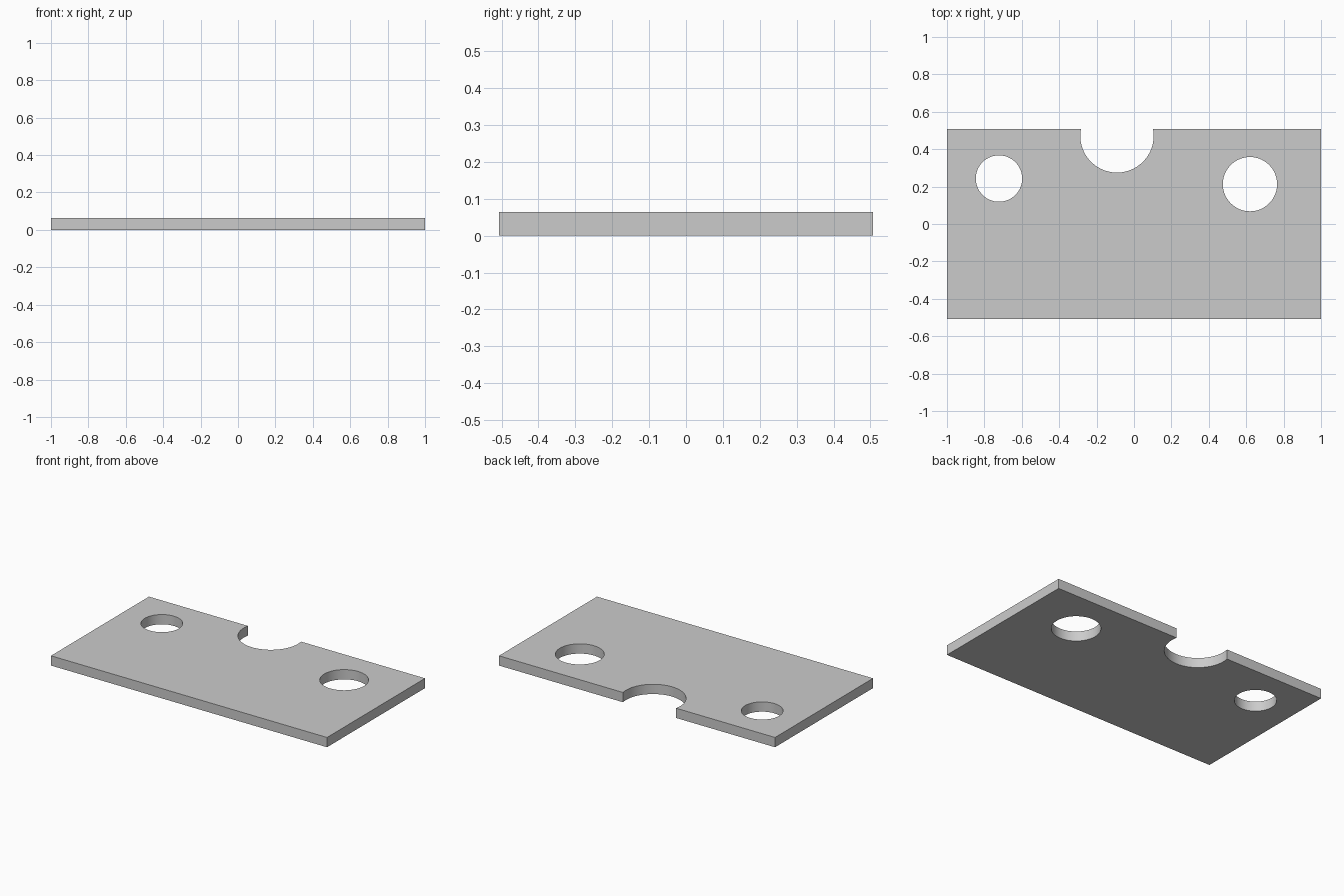
import bpy
import math

if "Cube" in bpy.data.objects:
    bpy.data.objects.remove(bpy.data.objects["Cube"])

LENGTH, WIDTH, THICKNESS = 2.0, 1.014, 0.064

# Flat rectangular plate
bpy.ops.mesh.primitive_cube_add(size=1, location=(0, 0, THICKNESS / 2))
plate = bpy.context.object
plate.name = "plate"
plate.scale = (LENGTH, WIDTH, THICKNESS)
bpy.ops.object.transform_apply(location=True, rotation=False, scale=True)


def drill(name, x, y, radius):
    """Cut a round through hole in the plate, then remove the cutter."""
    bpy.ops.mesh.primitive_cylinder_add(vertices=96, radius=radius, depth=THICKNESS * 4,
                                        location=(x, y, THICKNESS / 2))
    cutter = bpy.context.object
    cutter.name = name + "_cutter"
    cutter.hide_render = True
    mod = plate.modifiers.new(name, 'BOOLEAN')
    mod.operation = 'DIFFERENCE'
    mod.solver = 'EXACT'
    mod.object = cutter
    bpy.ops.object.select_all(action='DESELECT')
    plate.select_set(True)
    bpy.context.view_layer.objects.active = plate
    bpy.ops.object.modifier_apply(modifier=name)
    bpy.data.objects.remove(cutter, do_unlink=True)


# Two round holes and the round notch open to the back edge
drill("left_hole", -0.722, 0.243, 0.124)
drill("right_hole", 0.62, 0.213, 0.145)
drill("back_notch", -0.091, 0.471, 0.196)

# Smooth hole walls, crisp plate edges
bpy.ops.object.shade_smooth_by_angle(angle=math.radians(30))
